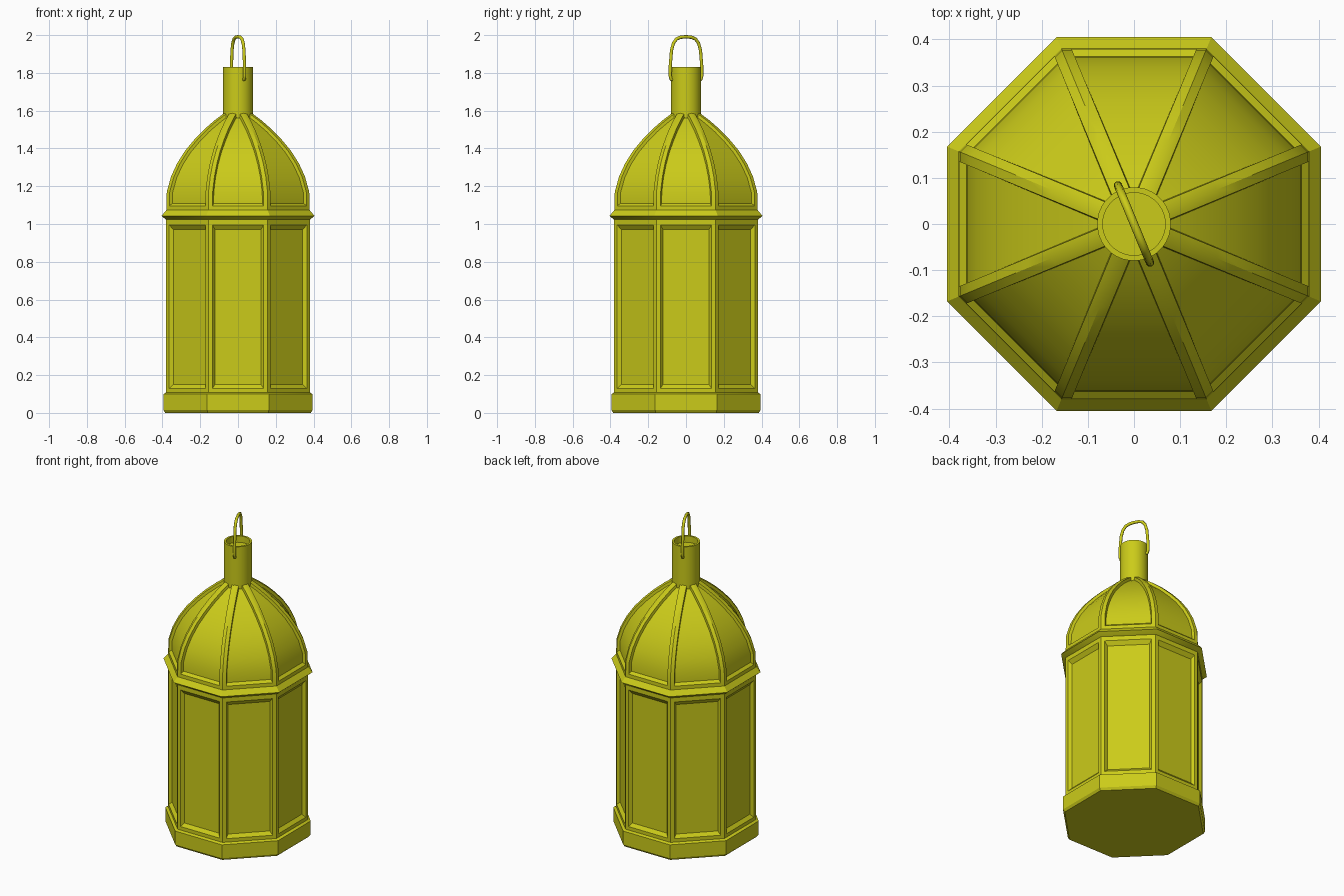
import bpy, bmesh, math
from mathutils import Vector

if "Cube" in bpy.data.objects:
    bpy.data.objects.remove(bpy.data.objects["Cube"])

T = math.tan(math.pi / 8)
brass = bpy.data.materials.new("yellow_metal")
brass.diffuse_color = (0.6, 0.6, 0.01, 1)
brass.use_nodes = True
brass.node_tree.nodes["Principled BSDF"].inputs["Base Color"].default_value = brass.diffuse_color


def finish(bm, name, angle=30):
    bmesh.ops.remove_doubles(bm, verts=bm.verts, dist=1e-5)
    bmesh.ops.recalc_face_normals(bm, faces=bm.faces)
    me = bpy.data.meshes.new(name)
    bm.to_mesh(me)
    bm.free()
    ob = bpy.data.objects.new(name, me)
    bpy.context.collection.objects.link(ob)
    me.materials.append(brass)
    bpy.ops.object.select_all(action='DESELECT')
    ob.select_set(True)
    bpy.context.view_layer.objects.active = ob
    bpy.ops.object.shade_smooth_by_angle(angle=math.radians(angle))
    return ob


def lathe(name, profile, n, closed=False):
    """Revolve (radius, z); for 8 sides the radius is the apothem."""
    bm = bmesh.new()
    k = 1 / math.cos(math.pi / n) if n == 8 else 1
    rings = []
    for r, z in profile:
        angs = [(i + 0.5) * 2 * math.pi / n for i in range(n)]
        rings.append([bm.verts.new((r * k * math.cos(a), r * k * math.sin(a), z)) for a in angs])
    pairs = list(zip(rings, rings[1:] + rings[:1] if closed else rings[1:]))
    for a, b in pairs:
        for i in range(n):
            j = (i + 1) % n
            bm.faces.new((a[i], a[j], b[j], b[i]))
    if not closed:
        bm.faces.new(rings[0])
        bm.faces.new(rings[-1])
    return finish(bm, name)


def trimmed(profile, bottom, top, depth):
    """Shorten a profile at both ends and push it inward."""
    pts = [Vector(p) for p in profile]
    out = [p.copy() for p in pts]
    out[0] = pts[0] + (pts[1] - pts[0]).normalized() * bottom
    out[-1] = pts[-1] + (pts[-2] - pts[-1]).normalized() * top
    res = []
    for i, p in enumerate(out):
        d = (pts[min(i + 1, len(pts) - 1)] - pts[max(i - 1, 0)]).normalized()
        res.append(p + Vector((-d.y, d.x)) * depth)
    return res


def panelled(name, profile, rim, inner):
    """Eight sides, each with a frame, a sloped step and a sunken panel."""
    bm = bmesh.new()
    for k in range(8):
        a = k * math.pi / 4
        out, side = Vector((math.cos(a), math.sin(a), 0)), Vector((-math.sin(a), math.cos(a), 0))
        loops = []
        for (margin, bottom, top, depth) in ((0, 0, 0, 0), rim, inner):
            pts = trimmed(profile, bottom, top, depth)
            base = trimmed(profile, bottom, top, 0)
            row = []
            for s, idx in ((-1, range(len(pts))), (1, reversed(range(len(pts))))):
                for i in idx:
                    w = base[i].x * T - margin
                    row.append(bm.verts.new(out * pts[i].x + side * s * w + Vector((0, 0, pts[i].y))))
            loops.append(row)
        m = len(loops[0])
        for p, q in zip(loops, loops[1:]):
            for i in range(m):
                j = (i + 1) % m
                bm.faces.new((p[i], p[j], q[j], q[i]))
        c = loops[-1]
        for i in range(m // 2 - 1):
            bm.faces.new((c[i], c[i + 1], c[m - 2 - i], c[m - 1 - i]))
    return finish(bm, name)


# Plinth and cornice
lathe("base", [(0.385, 0), (0.395, 0.015), (0.395, 0.10), (0.38, 0.108)], 8)
lathe("cornice", [(0.375, 1.02), (0.384, 1.025), (0.405, 1.043), (0.38, 1.073)], 8)

# Lantern body and ribbed dome
panelled("body", [(0.38, 0.105), (0.38, 1.025)],
         (0.022, 0.025, 0.03, 0), (0.036, 0.045, 0.055, 0.018))
dome = [(0.38, 1.07), (0.377, 1.17), (0.355, 1.25), (0.323, 1.32), (0.28, 1.388),
        (0.23, 1.448), (0.18, 1.50), (0.125, 1.548), (0.072, 1.588)]
panelled("dome", dome, (0.022, 0.025, 0.008, 0), (0.028, 0.04, 0.014, 0.016))

# Neck with a shallow cup on top
lathe("neck", [(0.08, 1.56), (0.08, 1.83), (0.068, 1.83), (0.068, 1.79)], 32)

# Wire handle
half = [(0.076, 1.765), (0.086, 1.766), (0.091, 1.785), (0.09, 1.84), (0.083, 1.92),
        (0.072, 1.957), (0.054, 1.98), (0.03, 1.989)]
path = half + [(0, 1.991)] + [(-x, z) for x, z in reversed(half)]
cu = bpy.data.curves.new("handle", 'CURVE')
cu.dimensions = '3D'
cu.bevel_depth = 0.009
cu.bevel_resolution = 2
cu.use_fill_caps = True
sp = cu.splines.new('POLY')
sp.points.add(len(path) - 1)
ang = math.radians(-67.5)
for pt, (x, z) in zip(sp.points, path):
    pt.co = (x * math.cos(ang), x * math.sin(ang), z, 1)
sp.use_smooth = True
cu.materials.append(brass)
handle = bpy.data.objects.new("handle", cu)
bpy.context.collection.objects.link(handle)
bpy.ops.object.select_all(action='DESELECT')
handle.select_set(True)
bpy.context.view_layer.objects.active = handle
bpy.ops.object.convert(target='MESH')
